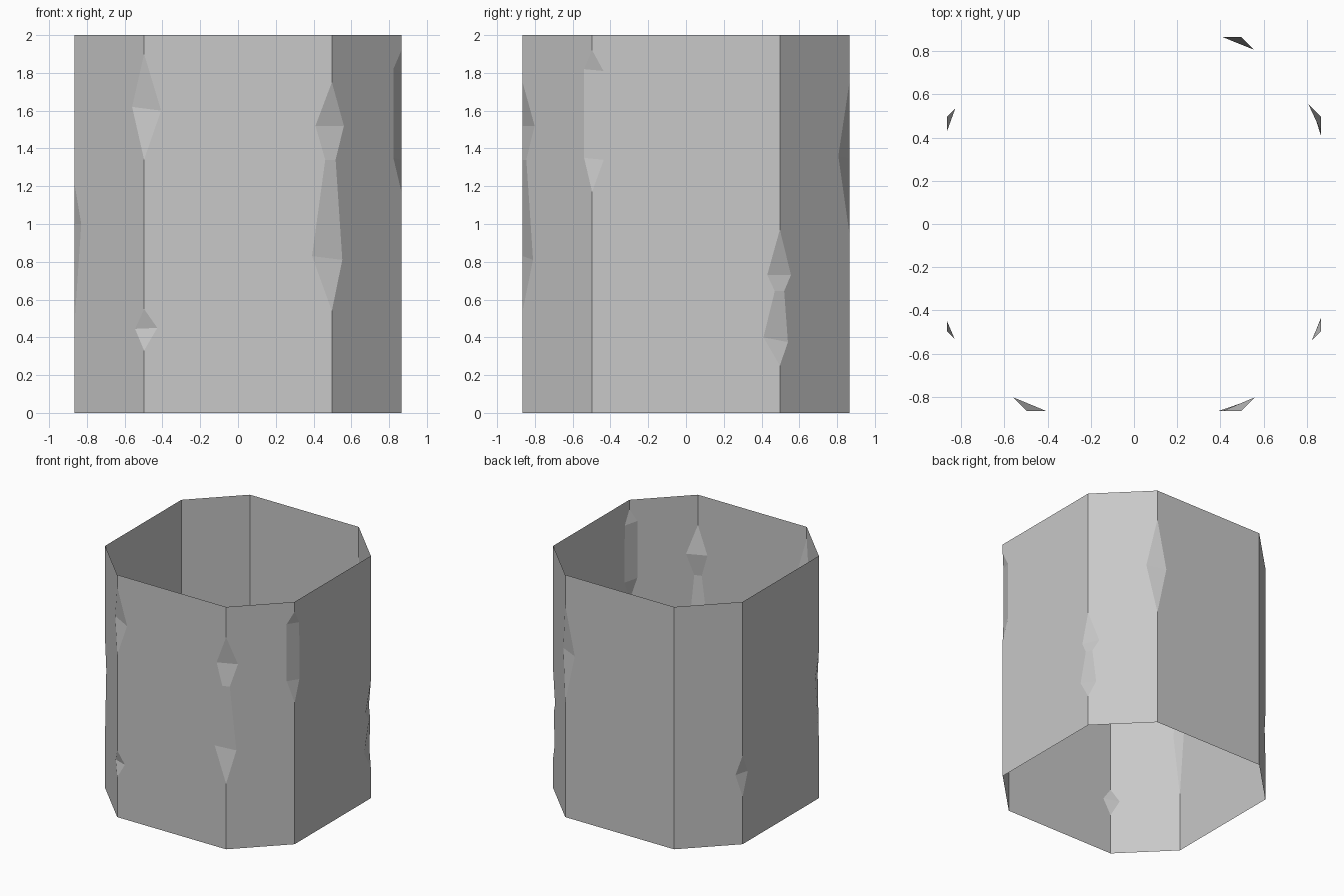
import bpy
import bmesh
from mathutils import Vector

cube = bpy.data.objects.get("Cube")
if cube:
    bpy.data.objects.remove(cube, do_unlink=True)

WIDE, NARROW, HEIGHT = 0.865, 0.497, 2.0

# Corners of the chamfered square, counterclockwise from the front right
quarter = [(-NARROW, -WIDE), (NARROW, -WIDE), (WIDE, -NARROW), (WIDE, NARROW)]
corners = [Vector(c) for c in quarter] + [-Vector(c) for c in quarter]


def tip(z):
    """Pointed end of a chip, on the corner itself."""
    return (z, 0, z, 0)


# Chips per corner, from the bottom up:
# height and inset on the wall before, height and inset on the wall after
chips = {
    0: [tip(0.33), (0.445, 0.068, 0.45, 0.07), tip(0.55),
        tip(1.34), (1.62, 0.09, 1.6, 0.09), tip(1.9)],
    1: [tip(0.54), (0.83, 0.105, 0.81, 0.078), (1.34, 0.035, 1.34, 0.028),
        (1.52, 0.087, 1.52, 0.09), tip(1.75)],
    2: [tip(1.17), (1.35, 0.06, 1.34, 0.062), (1.82, 0.06, 1.81, 0.06), tip(1.92)],
    3: [tip(0.25), (0.4, 0.087, 0.375, 0.06), (0.645, 0.027, 0.645, 0.032),
        (0.73, 0.067, 0.73, 0.083), tip(0.97)],
    4: [tip(0.95), (1.36, 0.083, 1.35, 0.087), tip(1.75)],
    6: [tip(0.39), (0.575, 0.054, 0.58, 0.067), tip(0.73)],
    7: [tip(0.48), (1.0, 0.047, 1.0, 0.05), tip(1.21)],
}

bm = bmesh.new()
count = len(corners)
before, after = [], []

# Build both borders of every corner; they share vertices at the tips
for i, corner in enumerate(corners):
    to_prev = (corners[i - 1] - corner).normalized()
    to_next = (corners[(i + 1) % count] - corner).normalized()
    left, right = [], []
    for z0, d0, z1, d1 in [tip(0)] + chips.get(i, []) + [tip(HEIGHT)]:
        a = bm.verts.new((*(corner + to_prev * d0), z0))
        b = a if d0 == 0 else bm.verts.new((*(corner + to_next * d1), z1))
        left.append(a)
        right.append(b)
    before.append(left)
    after.append(right)

# Chipped facets
for left, right in zip(before, after):
    for k in range(len(left) - 1):
        ring = list(dict.fromkeys((left[k], right[k], right[k + 1], left[k + 1])))
        if len(ring) > 2:
            bm.faces.new(ring)

# Flat walls between the corners
for i in range(count):
    bm.faces.new(after[i] + before[(i + 1) % count][::-1]).normal_update()

# Split the notched walls into triangles so they stay exactly flat
bmesh.ops.triangulate(bm, faces=[f for f in bm.faces if len(f.verts) > 4],
                      ngon_method='EAR_CLIP')

mesh = bpy.data.meshes.new("chipped_wall")
bm.to_mesh(mesh)
bm.free()

# Stone colour
stone = bpy.data.materials.new("light_grey_stone")
stone.use_nodes = True
grey = (0.578, 0.578, 0.578, 1)
stone.diffuse_color = grey
stone.node_tree.nodes["Principled BSDF"].inputs["Base Color"].default_value = grey
mesh.materials.append(stone)

wall = bpy.data.objects.new("chipped_wall", mesh)
bpy.context.collection.objects.link(wall)
